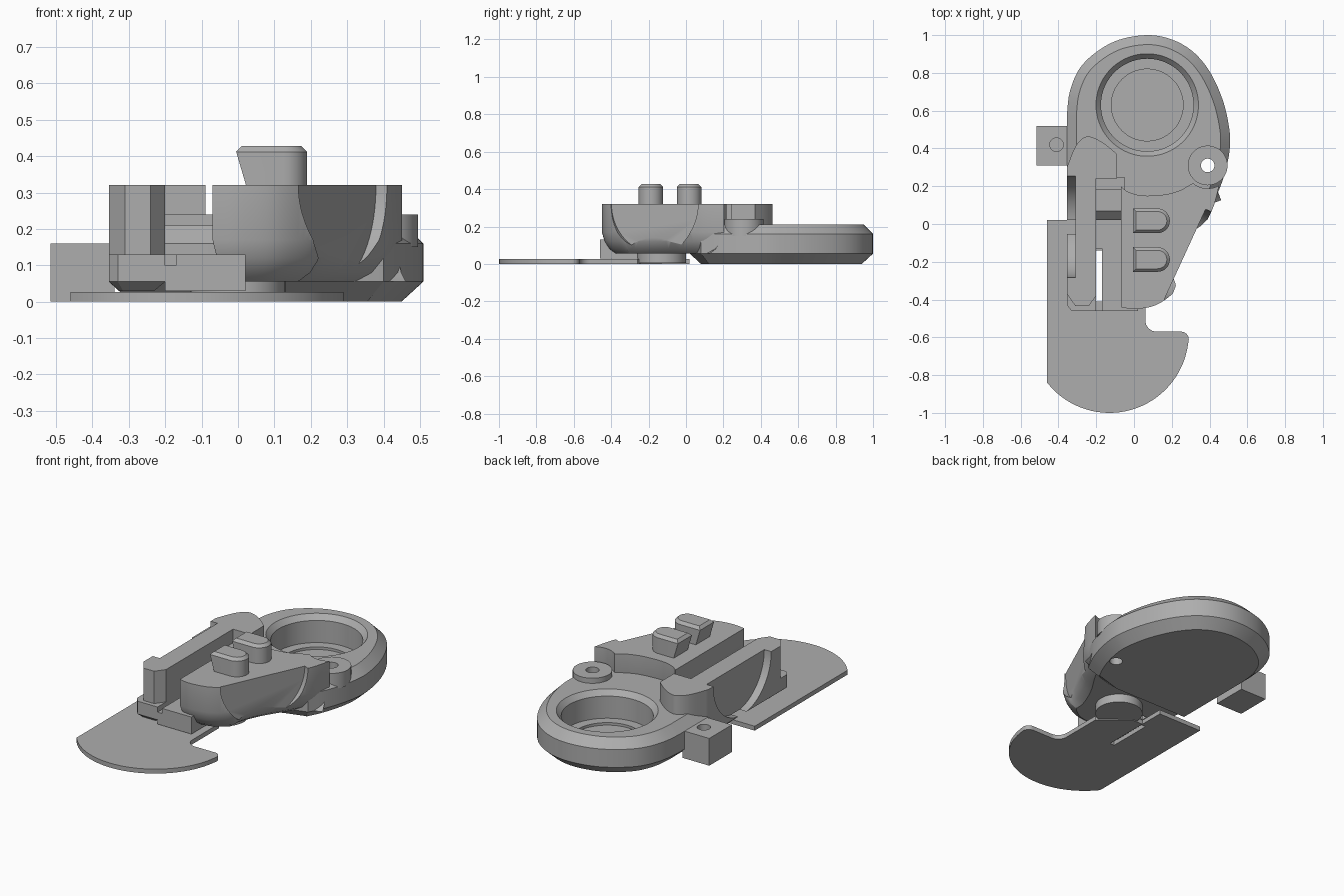
import bpy, bmesh, math
from mathutils import Vector, Matrix

if "Cube" in bpy.data.objects:
    bpy.data.objects.remove(bpy.data.objects["Cube"])

grey = bpy.data.materials.new("plain_grey")
grey.diffuse_color = (0.42, 0.42, 0.42, 1)
grey.use_nodes = True
grey.node_tree.nodes["Principled BSDF"].inputs["Base Color"].default_value = grey.diffuse_color


def arc(cx, cy, r, a0, a1, n=12):
    return [(cx + r * math.cos(math.radians(a0 + (a1 - a0) * i / n)),
             cy + r * math.sin(math.radians(a0 + (a1 - a0) * i / n))) for i in range(n + 1)]


def spline(pts, n=5):
    """Catmull-Rom curve through an open list of points."""
    p = [Vector(q) for q in [pts[0]] + pts + [pts[-1]]]
    out = []
    for i in range(1, len(p) - 2):
        a, b, c, d = p[i - 1:i + 3]
        for k in range(n):
            t = k / n
            out.append(tuple(0.5 * (2 * b + (c - a) * t + (2 * a - 5 * b + 4 * c - d) * t * t
                                    + (3 * b - a - 3 * c + d) * t ** 3)))
    return out + [tuple(pts[-1])]


def inset(pts, d):
    """Move a counter-clockwise outline inward by d."""
    out, n = [], len(pts)
    for i in range(n):
        a, b, c = (Vector(pts[(i + k) % n]) for k in (-1, 0, 1))
        e, f = (b - a).normalized(), (c - b).normalized()
        m = Vector((-e.y - f.y, e.x + f.x)).normalized()
        out.append(b + m * d / max(0.5, m.dot(Vector((-e.y, e.x)))))
    return out


def loft(name, pts, levels):
    """Solid from an outline with (height, inset) levels."""
    if sum(a[0] * b[1] - b[0] * a[1] for a, b in zip(pts, pts[1:] + pts[:1])) < 0:
        pts = pts[::-1]
    bm = bmesh.new()
    rings = [[bm.verts.new((p[0], p[1], z)) for p in inset(pts, d)] for z, d in levels]
    n = len(pts)
    for lo, hi in zip(rings, rings[1:]):
        for i in range(n):
            bm.faces.new((lo[i], lo[(i + 1) % n], hi[(i + 1) % n], hi[i]))
    bm.faces.new(rings[0][::-1])
    bm.faces.new(rings[-1])
    return finish(name, bm)


def finish(name, bm):
    bmesh.ops.recalc_face_normals(bm, faces=bm.faces[:])
    me = bpy.data.meshes.new(name)
    bm.to_mesh(me)
    bm.free()
    me.materials.append(grey)
    ob = bpy.data.objects.new(name, me)
    bpy.context.collection.objects.link(ob)
    return ob


def box(name, x0, x1, y0, y1, z0, z1):
    return loft(name, [(x0, y0), (x1, y0), (x1, y1), (x0, y1)], [(z0, 0), (z1, 0)])


def cyl(name, centre, axis, r1, r2, depth, seg=64):
    """Cylinder or cone starting at centre and running along axis."""
    bm = bmesh.new()
    rot = Vector((0, 0, 1)).rotation_difference(Vector(axis)).to_matrix().to_4x4()
    m = Matrix.Translation(centre) @ rot @ Matrix.Translation((0, 0, depth / 2))
    bmesh.ops.create_cone(bm, cap_ends=True, segments=seg, radius1=r1, radius2=r2, depth=depth, matrix=m)
    return finish(name, bm)


def cut(ob, *cutters):
    bpy.context.view_layer.objects.active = ob
    for c in cutters:
        c.hide_render = True
        mod = ob.modifiers.new("cut", 'BOOLEAN')
        mod.operation, mod.solver, mod.object = 'DIFFERENCE', 'EXACT', c
        bpy.ops.object.modifier_apply(modifier=mod.name)


UP = (0, 0, 1)

# Cutters: thumb scoops on both sides, lug hole, stepped round cup
right_scoop = cyl("right_scoop_cutter", (0.27, -0.16, 0.32), (0.909, -0.417, 0), 0.262, 0.262, 0.3, 96)
left_scoop = cyl("left_scoop_cutter", (-0.31, -0.015, 0.32), (-1, 0, 0), 0.268, 0.268, 0.2, 96)
lug_hole = cyl("lug_hole_cutter", (0.39, 0.31, -0.1), UP, 0.036, 0.036, 0.5, 32)
cup = [cyl("cup_cutter", (0.07, 0.63, 0.05), UP, 0.245, 0.245, 0.3, 96),
       cyl("cup_step_cutter", (0.07, 0.63, 0.035), UP, 0.19, 0.19, 0.1, 96),
       cyl("cup_rim_cutter", (0.07, 0.63, 0.18), UP, 0.245, 0.28, 0.04, 96)]

# Egg-shaped base with chamfered edges
egg = spline([(0.40, 0.08), (0.45, 0.18), (0.487, 0.29), (0.507, 0.40), (0.505, 0.50), (0.472, 0.65),
              (0.405, 0.80), (0.315, 0.91), (0.20, 0.977), (0.07, 1.0), (-0.08, 0.975), (-0.2, 0.91),
              (-0.29, 0.82), (-0.34, 0.70), (-0.355, 0.58)])
base = loft("round_base", egg + [(-0.355, 0.02), (0.2, 0.02)],
            [(0, 0.06), (0.055, 0), (0.16, 0), (0.21, 0.05)])
cut(base, *cup, lug_hole, right_scoop, left_scoop)

# Raised grip with a rounded underside, cut by the right scoop
front = spline([(-0.07, -0.44), (0.0, -0.45), (0.1, -0.435), (0.18, -0.39), (0.235, -0.33), (0.24, -0.26),
                (0.29, -0.14), (0.37, -0.01), (0.42, 0.09), (0.45, 0.2)])
back = arc(0.39, 0.31, 0.122, -60, -130, 8) + spline(
    [(0.25, 0.18), (0.17, 0.157), (0.05, 0.15), (-0.03, 0.17), (-0.07, 0.2)])
grip = loft("raised_grip", front + back, [(0.055, 0.075), (0.08, 0.04), (0.12, 0.015), (0.17, 0), (0.32, 0)])
cut(grip, right_scoop)

# Left rail with a rounded tail
tail = spline([(-0.09, 0.37), (-0.15, 0.42), (-0.21, 0.455), (-0.26, 0.46), (-0.31, 0.41), (-0.355, 0.3)])
rail = loft("left_rail", [(-0.2, 0.24), (-0.09, 0.24)] + tail + [(-0.355, -0.37), (-0.31, -0.435),
            (-0.24, -0.435), (-0.2, -0.38)], [(0.055, 0), (0.32, 0)])
cut(rail, left_scoop)

# Channel between rail and grip, with open slot at the front
box("channel_floor", -0.2, 0.02, -0.13, 0.25, 0.055, 0.13)
box("channel_front_floor", -0.17, 0.02, -0.46, -0.13, 0.03, 0.13)
box("slot_bridge", -0.2, -0.17, -0.46, -0.41, 0.03, 0.10)
box("channel_ledge", -0.2, -0.05, 0.18, 0.25, 0.13, 0.24)
lip = loft("rail_front_lip", [(-0.2, -0.46), (-0.2, -0.27), (-0.355, -0.27), (-0.355, -0.43), (-0.33, -0.46)],
           [(0.03, 0.03), (0.055, 0), (0.13, 0)])
cut(lip, left_scoop)

# Round lug beside the cup
lug = cyl("side_lug", (0.39, 0.31, 0.15), UP, 0.105, 0.105, 0.09)
cut(lug, lug_hole)

# Square side block with a blind hole
block = box("side_block", -0.515, -0.34, 0.31, 0.52, 0, 0.16)
cut(block, cyl("block_hole_cutter", (-0.41, 0.42, 0.06), UP, 0.036, 0.036, 0.2, 32))

# Flat blade plate
blade = loft("blade_plate", [(-0.46, 0.02), (-0.46, -0.84)] + arc(-0.13, -0.58, 0.42, 220, 352, 32)
             + arc(0.25, -0.61, 0.04, 0, 90, 6) + arc(0.12, -0.51, 0.06, 270, 180, 8)
             + [(0.06, -0.26), (-0.1, -0.13), (-0.17, -0.13), (-0.17, 0.02)], [(0, 0), (0.026, 0)])
cut(blade, box("blade_slot_cutter", -0.2, -0.17, -0.41, -0.14, -0.1, 0.1))

# Pivot pad under the grip
cyl("pivot_pad", (0.0, -0.13, 0.005), UP, 0.13, 0.13, 0.06)

# Two D-shaped buttons with a slanted left face
for i, y in enumerate((0.017, -0.188)):
    d = [(0, y - 0.065)] + arc(0.125, y, 0.065, -90, 90, 16) + [(0, y + 0.065)]
    b = loft("button_%d" % (i + 1), d, [(0.31, 0), (0.412, 0), (0.428, 0.016)])
    for v in b.data.vertices:
        if v.co.x < 0.01 and v.co.z < 0.35:
            v.co.x += 0.025
        elif v.co.x < 0.02:
            v.co.x -= 0.005

# Remove cutters, smooth the curved walls
for ob in list(bpy.data.objects):
    if ob.name.endswith("cutter"):
        bpy.data.objects.remove(ob)
bpy.ops.object.select_all(action='DESELECT')
for ob in bpy.data.objects:
    ob.select_set(True)
    bpy.context.view_layer.objects.active = ob
bpy.ops.object.shade_smooth_by_angle(angle=math.radians(25))
